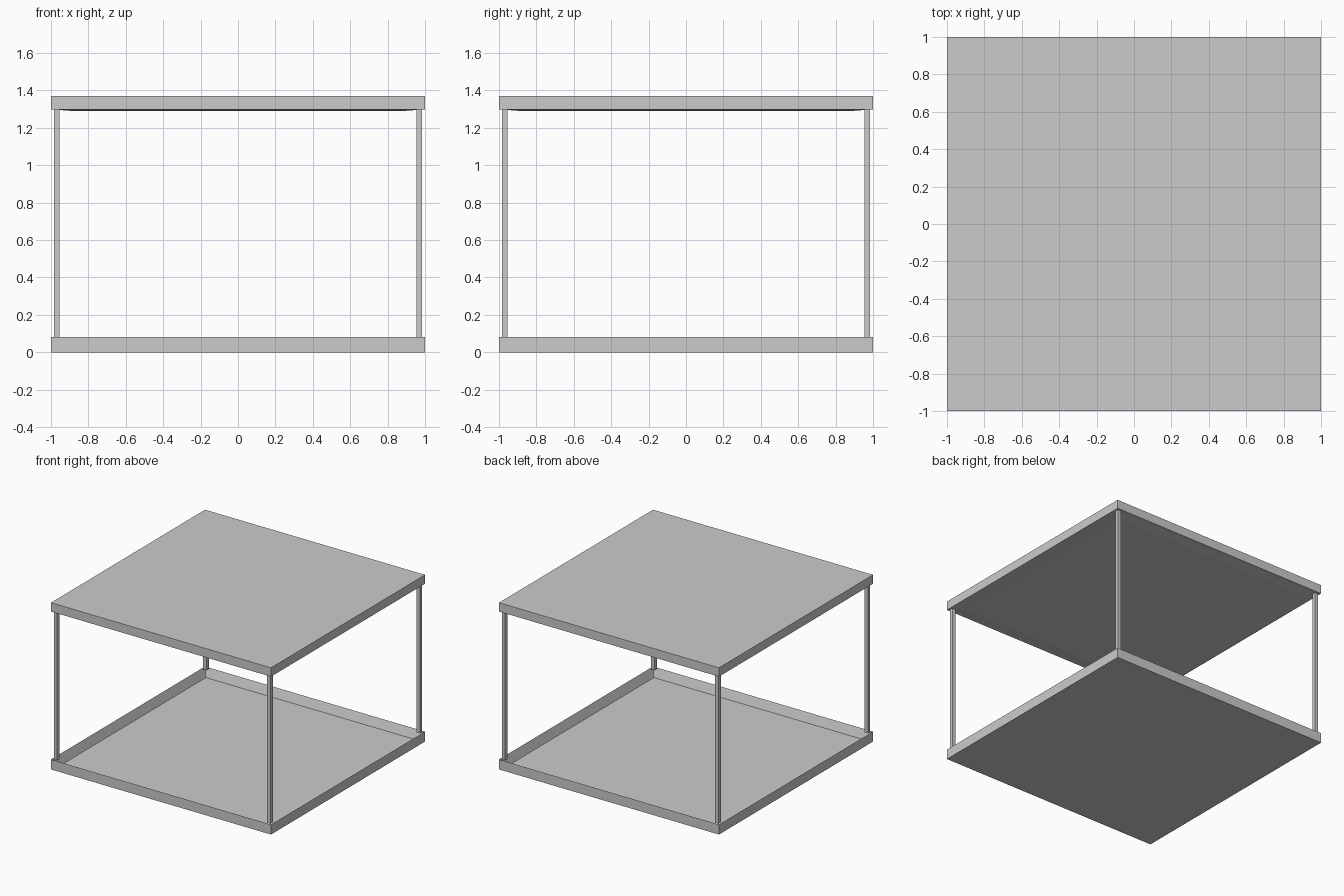
import bpy, bmesh

if "Cube" in bpy.data.objects:
    bpy.data.objects.remove(bpy.data.objects["Cube"])


def new_object(name, bm):
    bmesh.ops.recalc_face_normals(bm, faces=bm.faces)
    mesh = bpy.data.meshes.new(name)
    bm.to_mesh(mesh)
    bm.free()
    obj = bpy.data.objects.new(name, mesh)
    bpy.context.collection.objects.link(obj)
    return obj


def box(x0, x1, y0, y1, z0, z1):
    bm = bmesh.new()
    bmesh.ops.create_cube(bm, size=1)
    bmesh.ops.scale(bm, vec=(x1 - x0, y1 - y0, z1 - z0), verts=bm.verts)
    bmesh.ops.translate(bm, vec=((x0 + x1) / 2, (y0 + y1) / 2, (z0 + z1) / 2), verts=bm.verts)
    return bm


def inset_face(bm, up, thickness, shift):
    """Inset the top or bottom face and move the new inner face in z."""
    bm.normal_update()
    face = max(bm.faces, key=lambda f: f.normal.z * up)
    bmesh.ops.inset_region(bm, faces=[face], thickness=thickness)
    bmesh.ops.translate(bm, vec=(0, 0, shift), verts=face.verts)


# Base tray with a raised rim
tray = box(-1, 1, -1, 1, 0, 0.082)
inset_face(tray, 1, 0.038, -0.074)
new_object("base_tray", tray)

# Top panel with a very shallow swelling underneath
panel = box(-1, 1, -1, 1, 1.297, 1.37)
inset_face(panel, -1, 0.04, 0)
inset_face(panel, -1, 0.11, -0.006)
new_object("top_panel", panel)

# Corner post, mirrored to all four corners
post = new_object("corner_posts", box(0.955, 0.985, 0.955, 0.985, 0.08, 1.298))
mirror = post.modifiers.new("mirror", 'MIRROR')
mirror.use_axis = (True, True, False)
